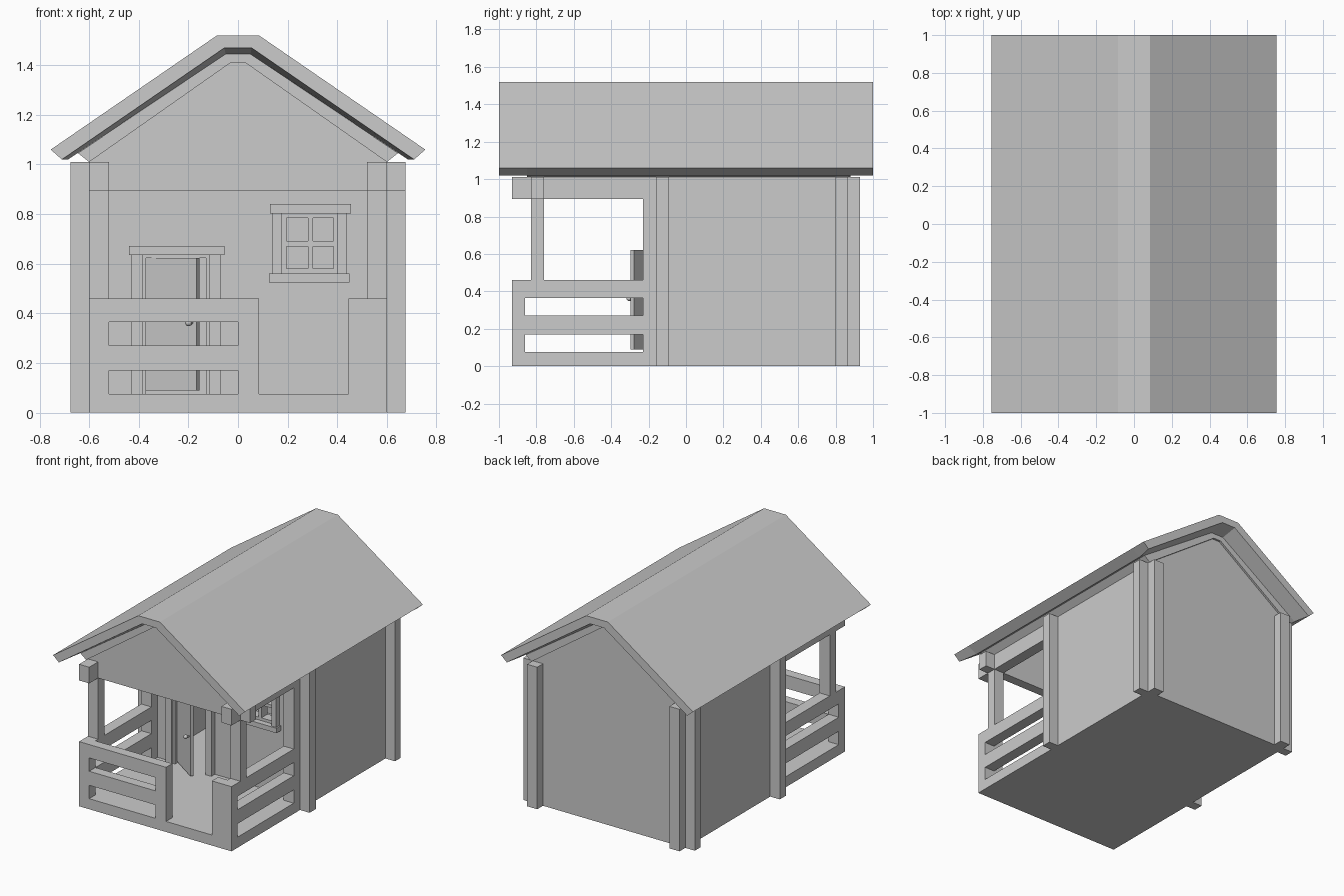
import bpy, bmesh, math
from mathutils import Matrix, Vector

if "Cube" in bpy.data.objects:
    bpy.data.objects.remove(bpy.data.objects["Cube"])


def finish(name, bm):
    bmesh.ops.recalc_face_normals(bm, faces=bm.faces)
    me = bpy.data.meshes.new(name)
    bm.to_mesh(me)
    bm.free()
    ob = bpy.data.objects.new(name, me)
    bpy.context.collection.objects.link(ob)
    return ob


def boxes(name, *specs):
    """One object from boxes given as (x0, x1, y0, y1, z0, z1)."""
    bm = bmesh.new()
    for x0, x1, y0, y1, z0, z1 in specs:
        m = (Matrix.Translation(((x0 + x1) / 2, (y0 + y1) / 2, (z0 + z1) / 2))
             @ Matrix.Diagonal((x1 - x0, y1 - y0, z1 - z0, 1)))
        bmesh.ops.create_cube(bm, size=1, matrix=m)
    return finish(name, bm)


def loft(name, sections):
    """Closed solid through (y, [(x, z), ...]) sections."""
    bm = bmesh.new()
    rings = [[bm.verts.new((x, y, z)) for x, z in pts] for y, pts in sections]
    n = len(rings[0])
    for a, b in zip(rings, rings[1:]):
        for i in range(n):
            bm.faces.new((a[i], a[(i + 1) % n], b[(i + 1) % n], b[i]))
    bm.faces.new(rings[0])
    bm.faces.new(rings[-1])
    return finish(name, bm)


def arch(outer, inner):
    """Symmetric roof band; each half given as eave point, ridge point."""
    (e, r), (ie, ir) = outer, inner
    mir = lambda p: (-p[0], p[1])
    return [mir(e), mir(r), r, e, ie, ir, mir(ir), mir(ie)]


# Roof slab, with its underside tapering towards the front and back edges
roof_top = ((.755, 1.06), (.085, 1.52))
edge = arch(roof_top, ((.71, 1.02), (.055, 1.47)))
mid = arch(roof_top, ((.685, 1.02), (.05, 1.445)))
loft("roof", [(-1, edge), (-.85, mid), (.88, mid), (1, edge)])

# Inner roof lining
lining = arch(((.645, 1.046), (.05, 1.446)), ((.6, 1.01), (.03, 1.41)))
loft("roof_lining", [(-.85, lining), (.88, lining)])

# Gable walls with crossing log ends
wall = [(-.675, 0), (.675, 0), (.675, 1.01), (.6, 1.01), (.03, 1.41),
        (-.03, 1.41), (-.6, 1.01), (-.675, 1.01)]
loft("back_wall", [(.80, wall), (.865, wall)])
front = loft("front_wall", [(-.16, wall), (-.09, wall)])

# Door and window openings
cutter = boxes("opening_cutter", (-.385, -.115, -.3, 0, .075, .635),
               (.175, .405, -.3, 0, .56, .81))
cutter.hide_render = True
cutter.hide_viewport = True
mod = front.modifiers.new("openings", 'BOOLEAN')
mod.operation = 'DIFFERENCE'
mod.solver = 'EXACT'
mod.object = cutter

# Porch gable and its cross beam
gable = [(-.6, .895), (.675, .895), (.675, 1.01), (.6, 1.01), (.03, 1.41),
         (-.03, 1.41), (-.6, 1.01)]
loft("porch_gable", [(-.83, gable), (-.76, gable)])

# Floor
boxes("floor", (-.6, .6, -.93, .86, 0, .075))

# Side walls, porch posts, beams and side fences
for side, s in (("left", -1), ("right", 1)):
    x0, x1 = sorted((s * .52, s * .6))
    boxes(side + "_wall", (x0, x1, -.23, .93, 0, 1.01))
    boxes(side + "_porch_beam", (x0, x1, -.93, -.22, .895, 1.01))
    boxes(side + "_porch_post", (x0, x1, -.83, -.76, .45, .9))
    boxes(side + "_fence", (x0, x1, -.93, -.86, .07, .46),
          (x0, x1, -.86, -.23, .17, .27), (x0, x1, -.86, -.23, .365, .46))

# Front fence with an entrance gap
boxes("front_fence", (0, .085, -.93, -.86, .07, .46),
      (-.52, 0, -.93, -.86, .17, .27), (-.52, 0, -.93, -.86, .365, .46))
boxes("front_fence_panel", (.445, .52, -.93, -.86, .07, .46))

# Door frame
boxes("door_frame", (-.43, -.385, -.2, -.16, .075, .635),
      (-.115, -.07, -.2, -.16, .075, .635),
      (-.44, -.055, -.21, -.16, .635, .672),
      (-.385, -.37, -.18, -.09, .075, .635),
      (-.13, -.115, -.18, -.09, .075, .635),
      (-.37, -.13, -.18, -.09, .622, .635))

# Open door leaf, hinged on its left edge
hinge = (Matrix.Translation((-.37, -.16, 0))
         @ Matrix.Rotation(math.radians(-34), 4, 'Z'))
door = boxes("door", (0, .245, 0, .022, .088, .622))
door.data.transform(hinge)

# Door knob and its stem
bm = bmesh.new()
bmesh.ops.create_uvsphere(bm, u_segments=12, v_segments=8, radius=.014,
                          matrix=hinge @ Matrix.Translation((.222, -.024, .362)))
bmesh.ops.create_cone(bm, cap_ends=True, segments=10, radius1=.006,
                      radius2=.006, depth=.03,
                      matrix=hinge @ Matrix.Translation((.222, -.01, .362))
                      @ Matrix.Rotation(math.pi / 2, 4, 'X'))
knob = finish("door_knob", bm)
for p in knob.data.polygons:
    p.use_smooth = True

# Window trim
boxes("window_trim", (.13, .455, -.21, -.16, .802, .84),
      (.125, .45, -.21, -.16, .525, .56),
      (.14, .178, -.2, -.16, .56, .802), (.402, .44, -.2, -.16, .56, .802))

# Window sash with four panes
boxes("window_sash", (.175, .195, -.17, -.1, .56, .805),
      (.385, .405, -.17, -.1, .56, .805), (.282, .303, -.17, -.1, .58, .785),
      (.195, .385, -.17, -.1, .56, .58), (.195, .385, -.17, -.1, .785, .805),
      (.195, .282, -.17, -.1, .67, .692), (.303, .385, -.17, -.1, .67, .692))
